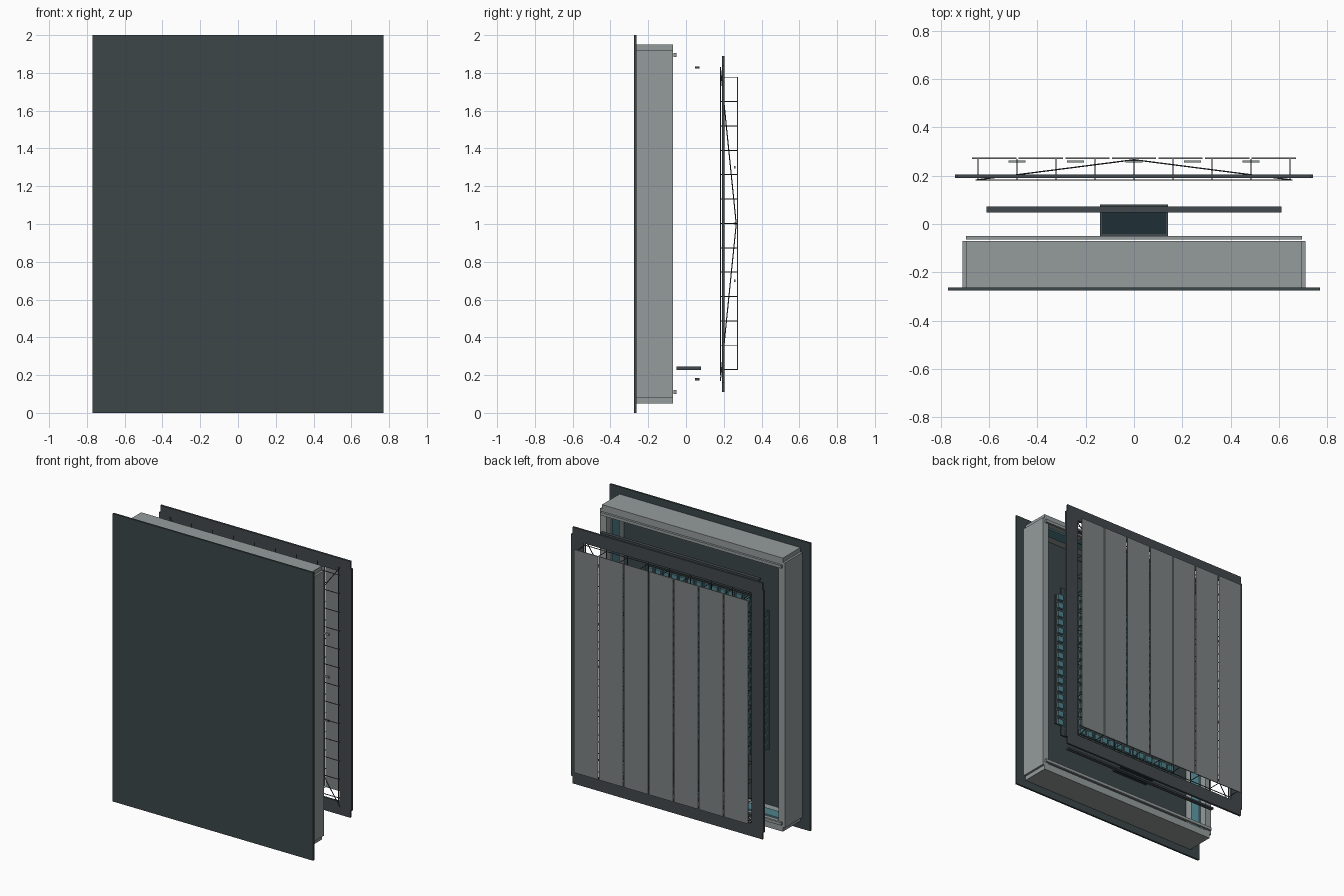
import bpy, bmesh, math
from mathutils import Vector, Matrix

if "Cube" in bpy.data.objects:
    bpy.data.objects.remove(bpy.data.objects["Cube"])


def material(name, c):
    m = bpy.data.materials.new(name)
    m.diffuse_color = (*c, 1)
    m.use_nodes = True
    m.node_tree.nodes["Principled BSDF"].inputs["Base Color"].default_value = m.diffuse_color
    return m


DARK = material("dark_panel", (0.045, 0.062, 0.065))
FRAME = material("frame_grey", (0.055, 0.066, 0.074))
GREY = material("mid_grey", (0.30, 0.33, 0.33))
SLAT = material("slat_grey", (0.21, 0.225, 0.225))
TEAL = material("teal", (0.08, 0.22, 0.26))
NAVY = material("shelf_blue", (0.013, 0.028, 0.036))


def finish(name, bm, mat):
    me = bpy.data.meshes.new(name)
    bm.to_mesh(me)
    bm.free()
    ob = bpy.data.objects.new(name, me)
    bpy.context.collection.objects.link(ob)
    me.materials.append(mat)
    return ob


def boxes(name, items, mat):
    """One object from boxes given as (x0, x1, y0, y1, z0, z1)."""
    bm = bmesh.new()
    for x0, x1, y0, y1, z0, z1 in items:
        mtx = Matrix.Translation(((x0 + x1) / 2, (y0 + y1) / 2, (z0 + z1) / 2)) @ \
            Matrix.Diagonal((x1 - x0, y1 - y0, z1 - z0, 1))
        bmesh.ops.create_cube(bm, size=1, matrix=mtx)
    return finish(name, bm, mat)


def rods(name, pairs, r, mat, n=6):
    bm = bmesh.new()
    for a, b in pairs:
        a, b = Vector(a), Vector(b)
        d = b - a
        mtx = Matrix.Translation((a + b) / 2) @ d.to_track_quat('Z', 'Y').to_matrix().to_4x4()
        bmesh.ops.create_cone(bm, cap_ends=True, segments=n, radius1=r, radius2=r,
                              depth=d.length, matrix=mtx)
    return finish(name, bm, mat)


def border(xr, zr, x_in, z_in, xs, zs, y0, y1):
    """Four bars around (0, 1): rails reach xr, stiles reach zr, corners notched."""
    out = [(-xr, xr, y0, y1, 1 + s * z_in if s > 0 else 1 - zs, 1 + zs if s > 0 else 1 - z_in)
           for s in (-1, 1)]
    out += [(x_in if s > 0 else -xs, xs if s > 0 else -x_in, y0, y1, 1 - zr, 1 + zr)
            for s in (-1, 1)]
    return out


# front panel
boxes("front_panel", [(-.77, .77, -.275, -.262, 0, 2)], DARK)

# hollow box housing and its inner lining
boxes("housing_walls", border(.695, .92, .66, .90, .71, .95, -.262, -.07), GREY)
boxes("inner_lining", border(.65, .89, .65, .89, .66, .90, -.20, -.12), TEAL)

# cell array inside the housing
boxes("cell_backing", [(-.45, .45, -.205, -.195, .45, 1.55),
                       (-.5, .5, -.205, -.195, .52, 1.48)], DARK)
cells = []
for i in range(16):
    for j in range(18):
        if i in (0, 15) and j in (0, 17):
            continue
        x, z = (i - 7.5) * .062, 1 + (j - 8.5) * .062
        cells.append((x - .02, x + .02, -.195, -.18, z - .02, z + .02))
boxes("cells", cells, TEAL)

# loose seal strips and rails, top and bottom
boxes("seal_strips", [(-.695, .695, -.065, -.05, z - .01, z + .01) for z in (.11, 1.895)], GREY)
boxes("inner_rails", [(-.61, .61, .047, .072, z - .006, z + .006) for z in (.178, 1.828)], FRAME)

# small shelf with a raised rim
boxes("shelf_tray", [(-.132, .132, -.042, .072, .228, .24)], NAVY)
boxes("shelf_rim", [(-.14, .14, -.05, -.042, .228, .245), (-.14, .14, .072, .08, .228, .245),
                    (-.14, -.132, -.042, .072, .228, .245), (.132, .14, -.042, .072, .228, .245)], FRAME)

# back frame
boxes("back_frame", border(.73, .84, .645, .80, .74, .89, .19, .204), FRAME)

# wire grid with stand-off pins
xs = [(i - 4) * .1613 for i in range(9)]
zs = [1.003 + (j - 6) * .129 for j in range(13)]
rods("wire_grid", [((-.655, .182, z), (.655, .182, z)) for z in zs] +
     [((x, .182, .2), (x, .182, 1.83)) for x in xs], .003, FRAME)
rods("standoff_pins", [((x, .185, z), (x, .27, z)) for x in xs for z in zs], .0025, FRAME)

# crossed tension rods meeting at the centre
rods("tension_rods", [((sx * .655, .182, 1 + sz * .83), (0, .266, 1))
                      for sx in (-1, 1) for sz in (-1, 1)], .003, FRAME)

# small spacer tabs behind the slats
boxes("spacer_tabs", [(x - .035, x + .035, .254, .262, z - .006, z + .006)
                      for x in (-.484, -.242, 0, .242, .484) for z in (.7, 1.003, 1.3)], GREY)

# vertical slats at the back
p = .1925
boxes("back_slats", [((i - 3) * p - .092, (i - 3) * p + .092, .269, .275, .228, 1.778)
                     for i in range(7)], SLAT)
